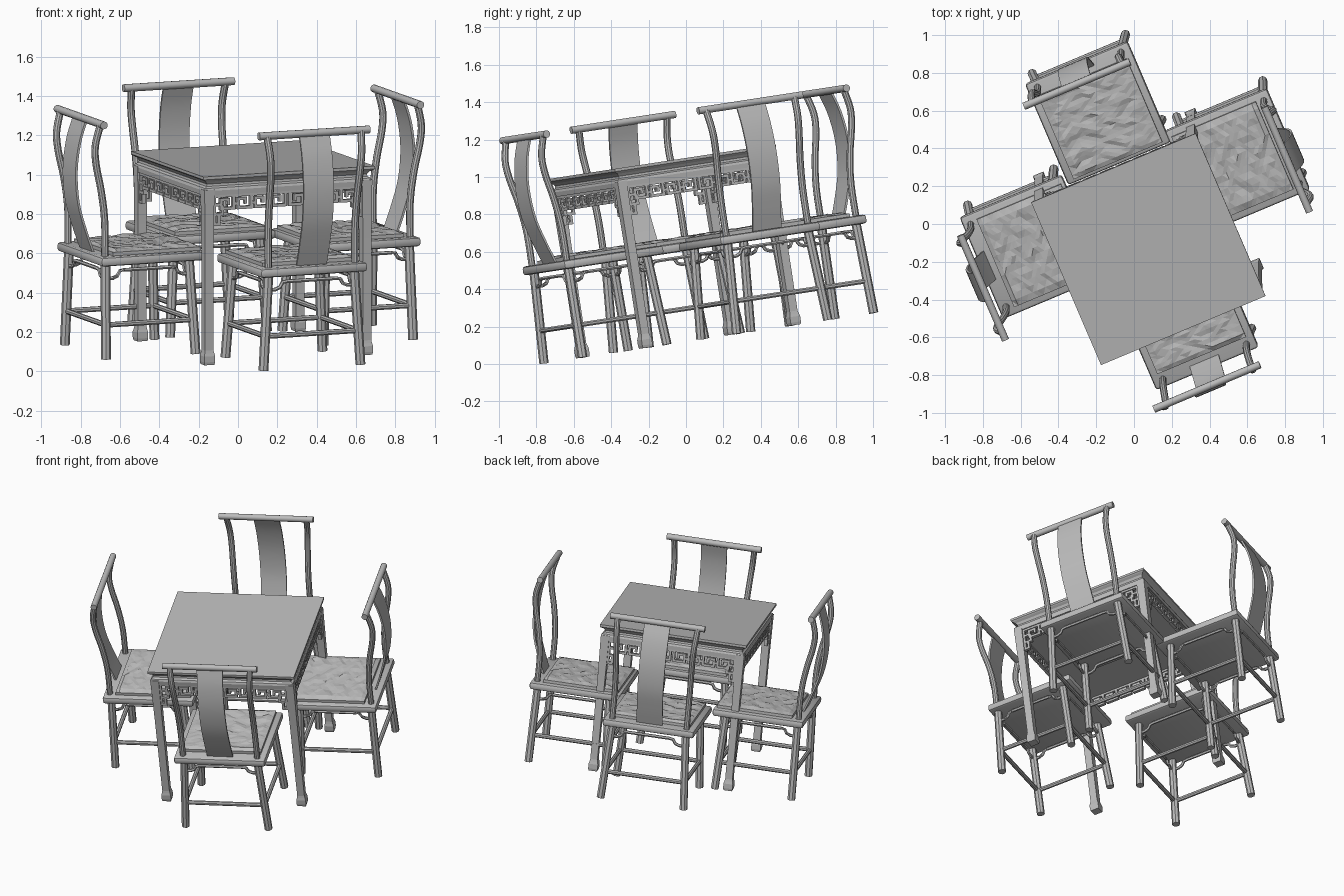
import bpy, bmesh, math, random
from mathutils import Matrix, Vector

random.seed(4)
cube = bpy.data.objects.get("Cube")
if cube:
    bpy.data.objects.remove(cube)

grey = bpy.data.materials.new("plain grey")
grey.use_nodes = True
grey.diffuse_color = (0.5, 0.5, 0.5, 1)
grey.node_tree.nodes["Principled BSDF"].inputs["Base Color"].default_value = (0.5, 0.5, 0.5, 1)

# The whole set stands turned and tilted
BASE = (Matrix.Rotation(math.radians(8.7), 4, 'X') @ Matrix.Rotation(math.radians(23), 4, 'Z')
        @ Matrix.Translation((0.082, -0.001, 0.118)))


def loft(bm, rings):
    """Skin a list of equal rings of points and cap both ends."""
    rows = [[bm.verts.new(p) for p in ring] for ring in rings]
    n = len(rows[0])
    for a, b in zip(rows, rows[1:]):
        for i in range(n):
            j = (i + 1) % n
            bm.faces.new((a[i], a[j], b[j], b[i]))
    bm.faces.new(rows[0][::-1])
    bm.faces.new(rows[-1])


def tube(bm, path, radius, sides=8):
    """Round bar along a path."""
    pts = [Vector(p) for p in path]
    rings = []
    for i, p in enumerate(pts):
        t = (pts[min(i + 1, len(pts) - 1)] - pts[max(i - 1, 0)]).normalized()
        ref = Vector((0, 1, 0)) if abs(t.y) < 0.8 else Vector((1, 0, 0))
        a = t.cross(ref).normalized()
        b = t.cross(a)
        angles = [2 * math.pi * (k + 0.5) / sides for k in range(sides)]
        rings.append([p + radius * (a * math.cos(q) + b * math.sin(q)) for q in angles])
    loft(bm, rings)


def box(bm, lo, hi):
    loft(bm, [[(lo[0], lo[1], z), (hi[0], lo[1], z), (hi[0], hi[1], z), (lo[0], hi[1], z)]
              for z in (lo[2], hi[2])])


def square_stack(bm, profile, cx=0, cy=0):
    """Square column from (half width, height) pairs."""
    loft(bm, [[(cx + sx * w, cy + sy * w, h) for sx, sy in ((-1, -1), (1, -1), (1, 1), (-1, 1))]
              for w, h in profile])


def smooth_path(points, steps=4):
    """Catmull-Rom interpolation of a few control points."""
    p = [Vector(q) for q in points]
    p = [2 * p[0] - p[1]] + p + [2 * p[-1] - p[-2]]
    out = []
    for a, b, c, d in zip(p, p[1:], p[2:], p[3:]):
        for k in range(steps):
            t = k / steps
            out.append(0.5 * (2 * b + (c - a) * t + (2 * a - 5 * b + 4 * c - d) * t * t
                              + (3 * b - a - 3 * c + d) * t ** 3))
    return out + [p[-2]]


def mesh_from(name, build):
    bm = bmesh.new()
    build(bm)
    bmesh.ops.recalc_face_normals(bm, faces=bm.faces)
    me = bpy.data.meshes.new(name)
    bm.to_mesh(me)
    bm.free()
    me.materials.append(grey)
    return me


def place(name, me, matrix=Matrix(), smooth=False):
    ob = bpy.data.objects.new(name, me)
    bpy.context.collection.objects.link(ob)
    ob.matrix_world = BASE @ matrix
    if smooth:
        bpy.ops.object.select_all(action='DESELECT')
        ob.select_set(True)
        bpy.context.view_layer.objects.active = ob
        bpy.ops.object.shade_smooth_by_angle(angle=math.radians(35))


# ---------- table ----------
def table_top(bm):
    square_stack(bm, [(0.46, 0.87), (0.462, 0.895), (0.457, 0.908), (0.444, 0.916), (0.442, 0.928),
                      (0.452, 0.942), (0.466, 0.95), (0.473, 0.956), (0.473, 0.971)])


def table_legs(bm):
    for sx in (-1, 1):
        for sy in (-1, 1):
            square_stack(bm, [(0.027, 0), (0.03, 0.015), (0.03, 0.045), (0.026, 0.06),
                              (0.023, 0.075), (0.024, 0.6), (0.027, 0.9)], sx * 0.436, sy * 0.436)


def fret_side(bm):
    y, t, top = -0.444, 0.0075, 0.87

    def bars(path):
        for (x0, z0), (x1, z1) in zip(path, path[1:]):
            box(bm, (min(x0, x1) - t, y - 0.01, top + min(z0, z1) - t),
                (max(x0, x1) + t, y + 0.01, top + max(z0, z1) + t))

    hook = [(0, 0), (0, -0.072), (0.07, -0.072), (0.07, -0.026), (0.03, -0.026), (0.03, -0.046)]
    for s in (-1, 1):
        for i in range(4):
            x = 0.012 + i * 0.095
            bars([(s * (x + a), b) for a, b in hook])
            bars([(s * (x + 0.07), -0.05), (s * (x + 0.095), -0.05)])
        # scrolled bracket against each leg
        bars([(s * 0.405, 0), (s * 0.405, -0.15), (s * 0.38, -0.15), (s * 0.38, -0.11)])
        bars([(s * 0.405, -0.1), (s * 0.36, -0.1), (s * 0.36, -0.06)])
    bars([(-0.41, -0.006), (0.41, -0.006)])


place("table_top", mesh_from("table_top", table_top))
place("table_legs", mesh_from("table_legs", table_legs))
fret = mesh_from("table_fretwork", fret_side)
for i in range(4):
    place(f"table_fretwork_{i + 1}", fret, Matrix.Rotation(i * math.pi / 2, 4, 'Z'))


# ---------- chair: rear edge near y = 0, sitter faces -y ----------
def leg_point(sx, rear, h):
    f = h / 0.5
    y0, y1 = (-0.02, -0.03) if rear else (-0.515, -0.49)
    return Vector((sx * (0.268 - 0.032 * f), y0 + (y1 - y0) * f, h))


def chair_legs(bm):
    for sx in (-1, 1):
        for rear in (True, False):
            tube(bm, [leg_point(sx, rear, 0), leg_point(sx, rear, 0.5)], 0.025)


CORNERS = [(-1, True), (1, True), (1, False), (-1, False)]


def chair_rails(bm):
    for (sa, ra), (sb, rb) in zip(CORNERS, CORNERS[1:] + CORNERS[:1]):
        tube(bm, [leg_point(sa, ra, 0.175), leg_point(sb, rb, 0.175)], 0.014)
        # stepped apron rail under the seat
        a, b = leg_point(sa, ra, 0.41), leg_point(sb, rb, 0.41)
        steps = [(0, 0), (0.09, 0.002), (0.14, 0.012), (0.17, 0.036), (0.22, 0.04)]
        steps += [(1 - f, h) for f, h in steps[::-1]]
        tube(bm, [a.lerp(b, f) + Vector((0, 0, h)) for f, h in steps], 0.01, 6)


def chair_seat(bm):
    box(bm, (-0.295, -0.572, 0.48), (0.295, 0.015, 0.528))
    bmesh.ops.bevel(bm, geom=bm.edges[:], offset=0.016, segments=2, affect='EDGES', profile=0.5)


def chair_cushion(bm):
    bmesh.ops.create_grid(bm, x_segments=14, y_segments=20, size=0.5)
    for v in bm.verts:
        rim = max(abs(v.co.x), abs(v.co.y)) > 0.499
        wave = 0.003 * math.sin(26 * v.co.y + 5 * math.sin(6 * v.co.x)) + random.uniform(-0.004, 0.004)
        v.co = (v.co.x * 0.51, v.co.y * 0.485 - 0.308, 0.546 if rim else 0.555 + wave)
    edges = [e for e in bm.edges if e.is_boundary]
    skirt = bmesh.ops.extrude_edge_only(bm, edges=edges)["geom"]
    for v in skirt:
        if isinstance(v, bmesh.types.BMVert):
            v.co.z = 0.515
    bmesh.ops.triangulate(bm, faces=bm.faces[:])


def chair_posts(bm):
    for s in (-1, 1):
        path = [(0.24, -0.025, 0.48), (0.24, -0.025, 0.7), (0.242, -0.005, 0.86),
                (0.246, 0.025, 1.0), (0.252, 0.032, 1.1), (0.26, 0.006, 1.212)]
        tube(bm, smooth_path([(s * x, y, z) for x, y, z in path]), 0.019, 10)


def chair_splat(bm):
    path = smooth_path([(0, -0.035, 0.51), (0, 0.012, 0.64), (0, 0.052, 0.78),
                        (0, 0.064, 0.94), (0, 0.045, 1.09), (0, 0.006, 1.212)])
    loft(bm, [[(-0.083, p.y - 0.006, p.z), (0.083, p.y - 0.006, p.z),
               (0.083, p.y + 0.006, p.z), (-0.083, p.y + 0.006, p.z)] for p in path])


def chair_crest(bm):
    tube(bm, [(-0.305, 0.006, 1.21), (0.305, 0.006, 1.21)], 0.02, 12)


PARTS = [("legs", chair_legs, False), ("rails", chair_rails, False), ("seat", chair_seat, True),
         ("cushion", chair_cushion, False), ("back_posts", chair_posts, True),
         ("back_splat", chair_splat, True), ("crest_rail", chair_crest, True)]
CHAIRS = [("back_chair", 0, 0.012, 0.99), ("right_chair", 90, -0.866, 0.187),
          ("front_chair", 180, 0.012, -0.76), ("left_chair", -90, 0.872, 0.19)]
for part, build, smooth in PARTS:
    me = mesh_from("chair_" + part, build)
    for chair, turn, x, y in CHAIRS:
        m = Matrix.Translation((x, y, 0)) @ Matrix.Rotation(math.radians(turn), 4, 'Z')
        place(f"{chair}_{part}", me, m, smooth and chair == "back_chair")
